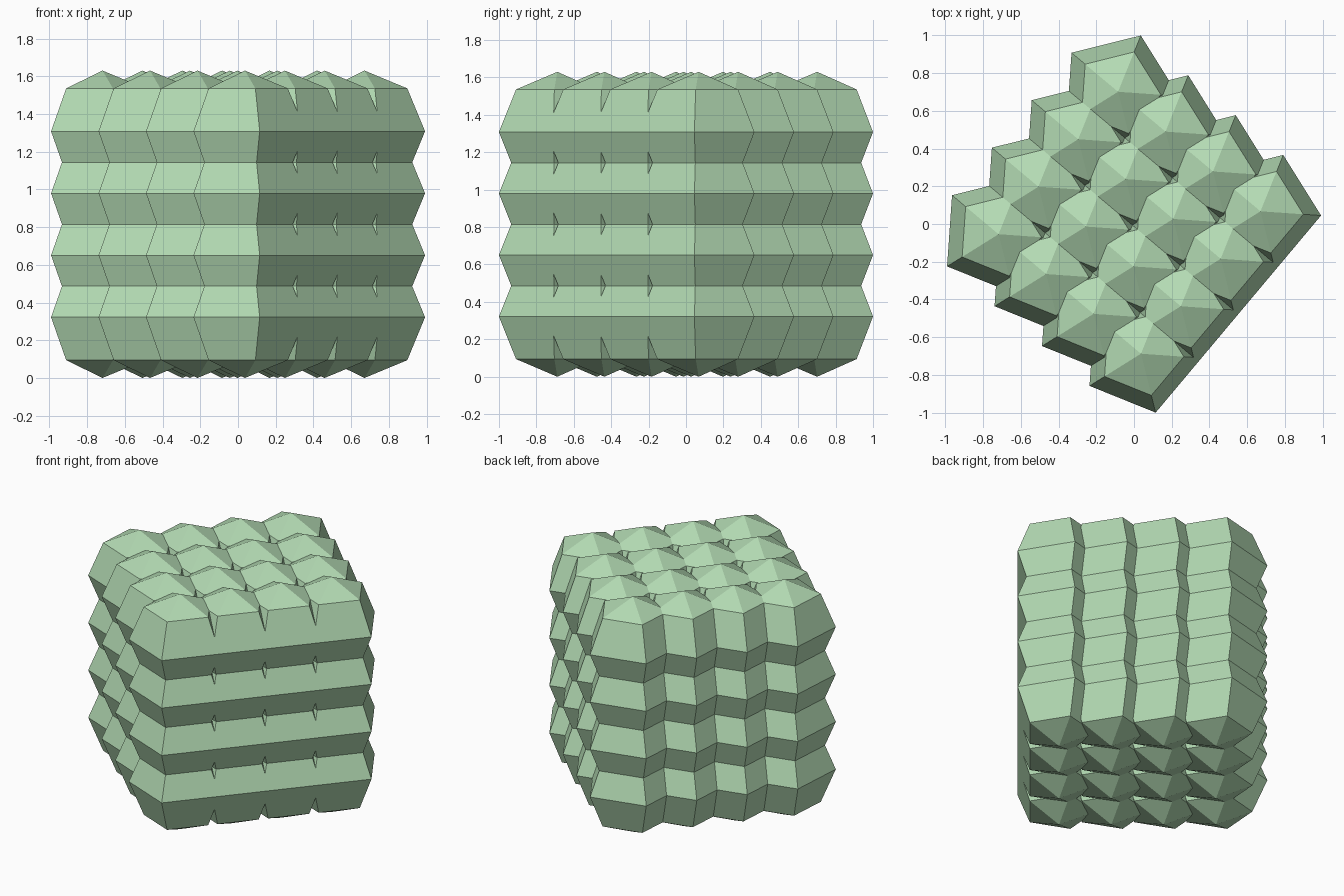
import bpy, bmesh
from math import sin, cos, pi, radians
from mathutils import Vector

if "Cube" in bpy.data.objects:
    bpy.data.objects.remove(bpy.data.objects["Cube"])

R = 0.322     # radius of one faceted ball
S = 0.3287    # spacing between balls
N = 4         # balls along each axis

# One five-sided, four-ring ball: half-circle profile spun around z
bm = bmesh.new()
arc = [bm.verts.new((0, R * sin(pi * i / 4), R * cos(pi * i / 4))) for i in range(5)]
edges = [bm.edges.new(pair) for pair in zip(arc, arc[1:])]
bmesh.ops.spin(bm, geom=arc + edges, cent=(0, 0, 0), axis=(0, 0, 1),
               angle=2 * pi, steps=5, use_duplicate=False)
bmesh.ops.remove_doubles(bm, verts=bm.verts[:], dist=1e-4)
bmesh.ops.recalc_face_normals(bm, faces=bm.faces[:])
mesh = bpy.data.meshes.new("ball_cluster")
bm.to_mesh(mesh)
bm.free()

cluster = bpy.data.objects.new("ball_cluster", mesh)
bpy.context.collection.objects.link(cluster)
cluster.location = (0.037, -0.688, R)
cluster.rotation_euler.z = radians(50)

# Repeat the ball into a cubic block
for name, axis in (("row", (S, 0, 0)), ("layer", (0, S, 0)), ("stack", (0, 0, S))):
    arr = cluster.modifiers.new(name, 'ARRAY')
    arr.count = N
    arr.use_relative_offset = False
    arr.use_constant_offset = True
    arr.constant_offset_displace = Vector(axis)

# Green finish
green = bpy.data.materials.new("green")
green.diffuse_color = (0.45, 0.7, 0.45, 1)
green.use_nodes = True
green.node_tree.nodes["Principled BSDF"].inputs["Base Color"].default_value = green.diffuse_color
mesh.materials.append(green)
